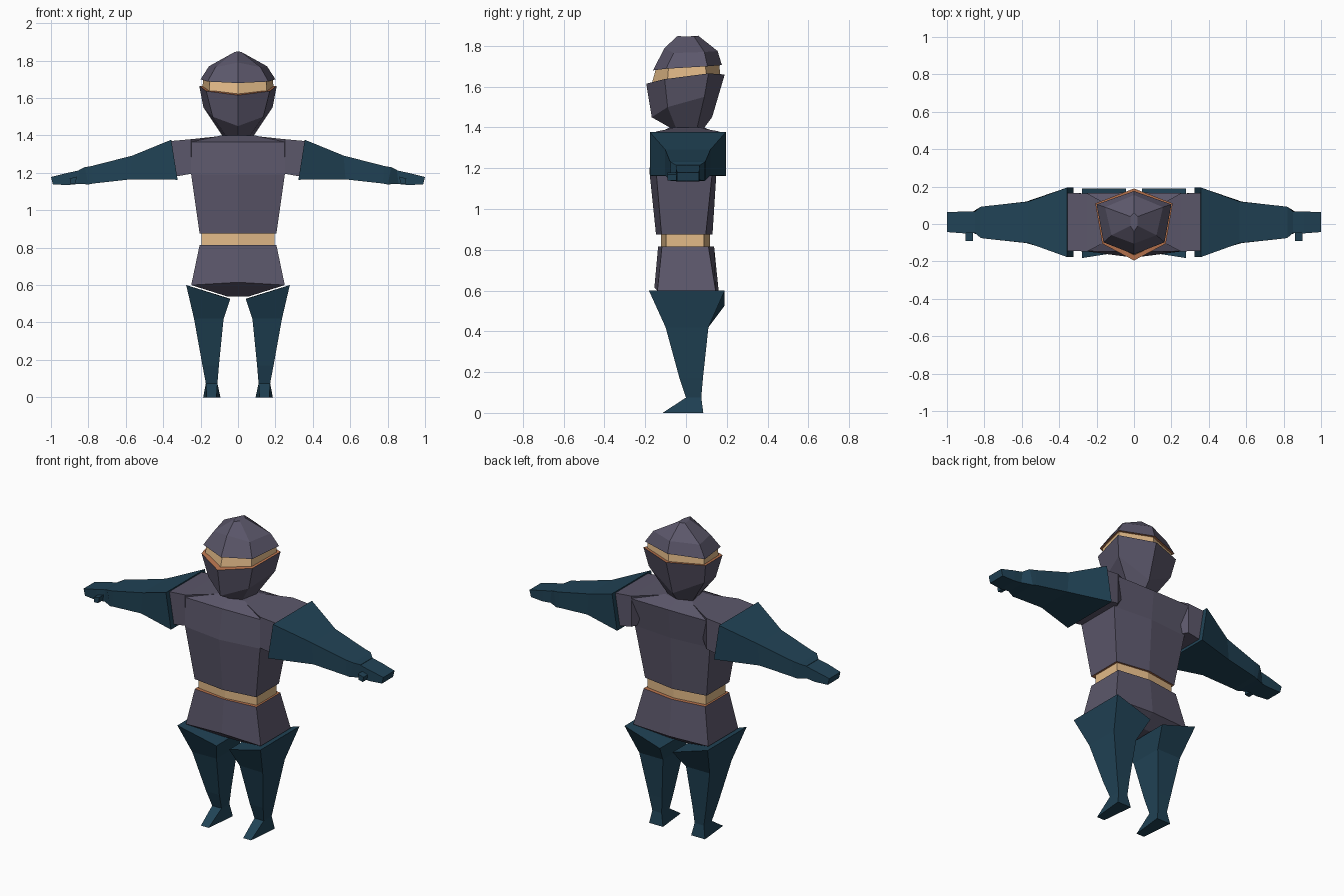
import bpy, bmesh


def material(name, rgb):
    m = bpy.data.materials.new(name)
    m.diffuse_color = (*rgb, 1)
    return m


CLOTH = material("purple cloth", (0.105, 0.095, 0.145))
TEAL = material("teal cloth", (0.015, 0.056, 0.093))
SKIN = material("tan", (0.76, 0.49, 0.245))
RIM = material("bronze edge", (0.50, 0.18, 0.08))


def loft(name, rings, mat, side=1, start=None, end=None):
    """Skin rings of points; start/end give the caps their own material."""
    bm = bmesh.new()
    loops = [[bm.verts.new((side * x, y, z)) for x, y, z in r] for r in rings]
    n = len(loops[0])
    for a, b in zip(loops, loops[1:]):
        for i in range(n):
            j = (i + 1) % n
            bm.faces.new((a[i], a[j], b[j], b[i]))
    for ring, cap in ((loops[0], start), (loops[-1], end)):
        bm.faces.new(ring).material_index = 1 if cap else 0
    bmesh.ops.recalc_face_normals(bm, faces=bm.faces)
    mesh = bpy.data.meshes.new(name)
    bm.to_mesh(mesh)
    bm.free()
    mesh.materials.append(mat)
    if start or end:
        mesh.materials.append(start or end)
    ob = bpy.data.objects.new(name, mesh)
    bpy.context.collection.objects.link(ob)
    return ob


def hexa(front, fc, bc, back):
    """Six-sided ring from centre front (y,z), two right corners, centre back (y,z)."""
    flip = lambda p: (-p[0], p[1], p[2])
    return [(0, *front), fc, bc, (0, *back), flip(bc), flip(fc)]


def level(z, front, xf, yf, xb, yb, back):
    return hexa((front, z), (xf, yf, z), (xb, yb, z), (back, z))


def rect_x(xt, xb, y0, y1, z0, z1):
    """Rectangular ring across an arm, top at xt and bottom at xb."""
    return [(xt, y0, z1), (xt, y1, z1), (xb, y1, z0), (xb, y0, z0)]


# Head: mask, eye band, hood
loft("face_mask", [
    level(1.38, -0.07, 0.06, -0.045, 0.075, 0.05, 0.085),
    level(1.40, -0.08, 0.065, -0.05, 0.085, 0.055, 0.09),
    hexa((-0.168, 1.45), (0.135, -0.09, 1.50), (0.185, 0.09, 1.55), (0.128, 1.45)),
    hexa((-0.195, 1.615), (0.17, -0.105, 1.637), (0.207, 0.11, 1.665), (0.19, 1.66)),
], CLOTH, end=RIM)
loft("eye_band", [
    hexa((-0.172, 1.60), (0.155, -0.092, 1.62), (0.19, 0.10, 1.64), (0.17, 1.645)),
    hexa((-0.147, 1.69), (0.15, -0.085, 1.70), (0.187, 0.095, 1.71), (0.162, 1.715)),
], SKIN)
loft("hood", [
    hexa((-0.162, 1.68), (0.163, -0.098, 1.688), (0.2, 0.105, 1.70), (0.176, 1.706)),
    hexa((-0.105, 1.79), (0.12, -0.06, 1.765), (0.155, 0.09, 1.77), (0.155, 1.775)),
    hexa((-0.04, 1.85), (0.02, -0.01, 1.845), (0.02, 0.04, 1.845), (0.06, 1.85)),
], CLOTH, start=RIM)

# Trunk: chest, belt, hips
loft("torso", [
    level(0.875, -0.147, 0.205, -0.12, 0.205, 0.097, 0.13),
    level(1.19, -0.18, 0.25, -0.147, 0.25, 0.13, 0.15),
    level(1.365, -0.15, 0.25, -0.145, 0.25, 0.165, 0.168),
    level(1.40, -0.08, 0.09, -0.06, 0.09, 0.07, 0.09),
], CLOTH, start=RIM)
loft("belt", [level(z, -0.123, 0.194, -0.097, 0.194, 0.088, 0.117) for z in (0.80, 0.89)], SKIN)
loft("hips", [
    level(0.54, -0.05, 0.06, -0.05, 0.06, 0.07, 0.07),
    hexa((-0.155, 0.615), (0.25, -0.14, 0.60), (0.25, 0.145, 0.60), (0.16, 0.60)),
    level(0.815, -0.137, 0.205, -0.118, 0.205, 0.11, 0.138),
], CLOTH, end=RIM)

for s, tag in ((1, "right"), (-1, "left")):
    # Shoulder stub with a top that rises to the neck
    loft(f"shoulder_{tag}", [
        rect_x(0.08, 0.2, -0.06, 0.07, 1.20, 1.398),
        rect_x(0.25, 0.25, -0.146, 0.164, 1.195, 1.38),
        rect_x(0.36, 0.335, -0.145, 0.165, 1.18, 1.37),
    ], CLOTH, s)
    # Sleeve, hand and thumb
    loft(f"sleeve_{tag}", [
        rect_x(0.357, 0.323, -0.177, 0.195, 1.163, 1.377),
        rect_x(0.565, 0.575, -0.102, 0.12, 1.165, 1.292),
        rect_x(0.78, 0.775, -0.08, 0.097, 1.143, 1.237),
        rect_x(0.82, 0.80, -0.075, 0.092, 1.138, 1.23),
        rect_x(0.85, 0.86, -0.047, 0.067, 1.142, 1.215),
    ], TEAL, s)
    loft(f"hand_{tag}", [
        rect_x(0.84, 0.84, -0.047, 0.067, 1.142, 1.215),
        rect_x(0.91, 0.91, -0.05, 0.067, 1.135, 1.20),
        rect_x(1.0, 0.99, -0.043, 0.063, 1.138, 1.178),
    ], TEAL, s)
    loft(f"thumb_{tag}", [
        rect_x(0.862, 0.868, -0.09, -0.03, 1.145, 1.18),
        rect_x(0.90, 0.895, -0.09, -0.03, 1.14, 1.17),
    ], TEAL, s)
    # Trouser leg: outer front, outer back, inner back, inner front
    loft(f"leg_{tag}", [
        [(0.277, -0.182, 0.60), (0.277, 0.19, 0.60), (0.042, 0.19, 0.527), (0.042, -0.145, 0.525)],
        [(0.235, -0.10, 0.42), (0.235, 0.11, 0.42), (0.077, 0.11, 0.42), (0.077, -0.095, 0.42)],
        [(0.19, -0.032, 0.17), (0.19, 0.083, 0.17), (0.102, 0.083, 0.17), (0.102, -0.032, 0.17)],
        [(0.172, 0.0, 0.075), (0.172, 0.075, 0.075), (0.11, 0.075, 0.075), (0.11, 0.0, 0.075)],
    ], TEAL, s)
    loft(f"foot_{tag}", [
        [(0.172, 0.0, 0.075), (0.172, 0.075, 0.075), (0.11, 0.075, 0.075), (0.11, 0.0, 0.075)],
        [(0.167, -0.115, 0.0), (0.186, 0.085, 0.0), (0.094, 0.085, 0.0), (0.115, -0.115, 0.0)],
    ], TEAL, s)
